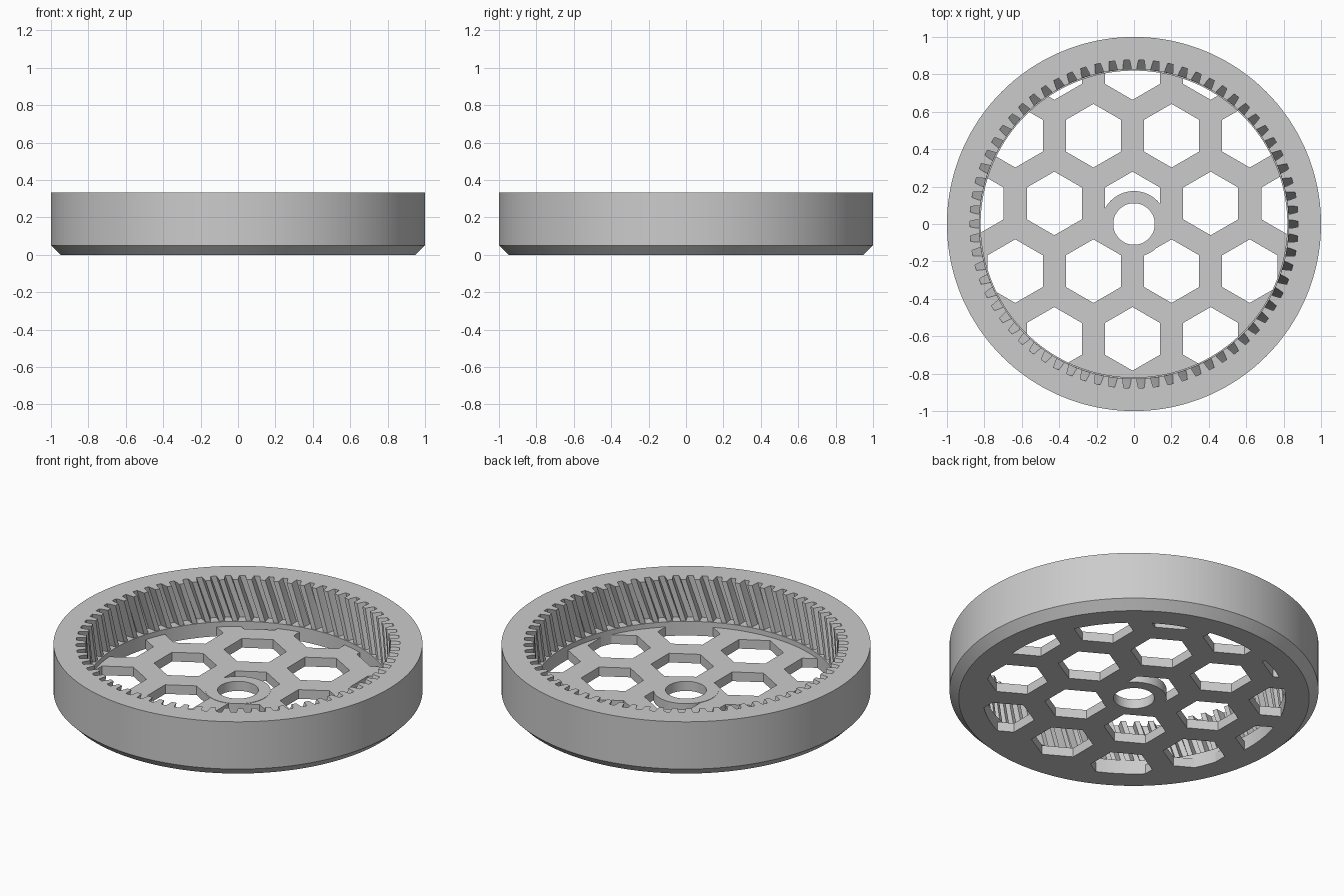
import bpy, bmesh
from math import pi, sin, cos, radians, sqrt

if "Cube" in bpy.data.objects:
    bpy.data.objects.remove(bpy.data.objects["Cube"])

TEETH = 70
PITCH = 2 * pi / TEETH
TWIST = 0.09             # helix rotation from tooth base to top
HEIGHT, LEDGE, FLOOR = 0.333, 0.085, 0.055
BORE = 0.82

grey = bpy.data.materials.new("light_grey")
grey.use_nodes = True
colour = (0.6, 0.6, 0.6, 1)
grey.diffuse_color = colour
grey.node_tree.nodes["Principled BSDF"].inputs["Base Color"].default_value = colour


def make_object(name, bm):
    bmesh.ops.recalc_face_normals(bm, faces=bm.faces)
    mesh = bpy.data.meshes.new(name)
    bm.to_mesh(mesh)
    bm.free()
    mesh.materials.append(grey)
    ob = bpy.data.objects.new(name, mesh)
    bpy.context.collection.objects.link(ob)
    return ob


def activate(ob):
    bpy.ops.object.select_all(action='DESELECT')
    ob.select_set(True)
    bpy.context.view_layer.objects.active = ob


def add_prism(bm, centre, radius, low, high, sides, turn=0.0):
    x, y = centre
    ring = [(x + radius * cos(turn + 2 * pi * i / sides),
             y + radius * sin(turn + 2 * pi * i / sides)) for i in range(sides)]
    bottom = [bm.verts.new((px, py, low)) for px, py in ring]
    top = [bm.verts.new((px, py, high)) for px, py in ring]
    bm.faces.new(bottom[::-1])
    bm.faces.new(top)
    for i in range(sides):
        j = (i + 1) % sides
        bm.faces.new((bottom[i], bottom[j], top[j], top[i]))


def boolean(ob, tool, operation):
    tool.hide_render = True
    mod = ob.modifiers.new(operation.lower(), 'BOOLEAN')
    mod.operation = operation
    mod.solver = 'EXACT'
    mod.object = tool
    activate(ob)
    bpy.ops.object.modifier_apply(modifier=mod.name)
    bpy.data.objects.remove(tool)


def smooth(ob):
    activate(ob)
    bpy.ops.object.shade_smooth_by_angle(angle=radians(28))


# Ring gear: one tooth gap as (fraction of pitch, radius), repeated round the ring
gap = [(-0.31, 0.827), (-0.26, 0.853), (-0.19, 0.878),
       (0.19, 0.878), (0.26, 0.853), (0.31, 0.827)]
outline = [((k + f) * PITCH, r) for k in range(TEETH) for f, r in gap]

bm = bmesh.new()


def add_loop(z, turn, radius=None):
    return [bm.verts.new(((radius or r) * cos(a + turn), (radius or r) * sin(a + turn), z))
            for a, r in outline]


loops = [add_loop(0, -TWIST, BORE), add_loop(LEDGE, -TWIST, BORE)]
STEPS = 8
for s in range(STEPS + 1):
    t = s / STEPS
    loops.append(add_loop(LEDGE + t * (HEIGHT - LEDGE), -TWIST * (1 - t)))
loops += [add_loop(HEIGHT, 0, 1.0), add_loop(0.05, 0, 1.0), add_loop(0, 0, 0.95)]
count = len(outline)
for a, b in zip(loops, loops[1:] + loops[:1]):
    for i in range(count):
        j = (i + 1) % count
        bm.faces.new((a[i], a[j], b[j], b[i]))
smooth(make_object("ring_gear", bm))

# Floor disc
bm = bmesh.new()
add_prism(bm, (0, 0), BORE + 0.001, 0, FLOOR, 140)
floor = make_object("honeycomb_floor", bm)

# Honeycomb openings
bm = bmesh.new()
SPACING = 0.418
for row in range(-2, 3):
    for col in range(-3, 4):
        x = -0.008 + (col + 0.5 * (row % 2)) * SPACING
        y = 0.11 + row * SPACING * sqrt(3) / 2
        if x * x + y * y < 0.97 ** 2:
            add_prism(bm, (x, y), 0.17, -0.1, 0.2, 6, pi / 6)
boolean(floor, make_object("hex_cutter", bm), 'DIFFERENCE')

# Hub with a round axle hole
bm = bmesh.new()
add_prism(bm, (0, 0), 0.176, 0, FLOOR + 0.002, 64)
boolean(floor, make_object("hub", bm), 'UNION')
bm = bmesh.new()
add_prism(bm, (0, 0), 0.111, -0.1, 0.2, 64)
boolean(floor, make_object("axle_cutter", bm), 'DIFFERENCE')
smooth(floor)
